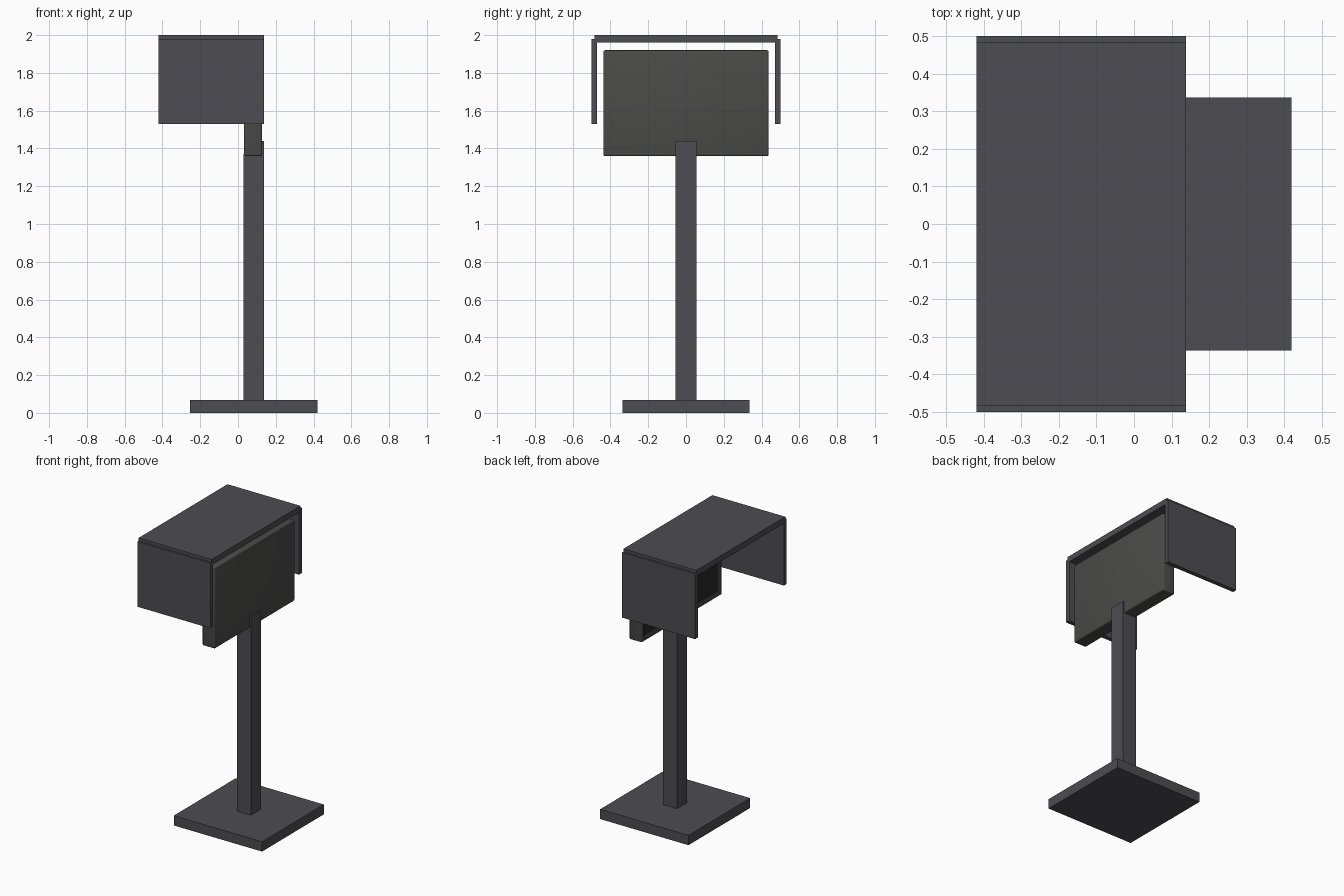
import bpy, bmesh
from mathutils import Vector

if "Cube" in bpy.data.objects:
    bpy.data.objects.remove(bpy.data.objects["Cube"])


def material(name, c):
    m = bpy.data.materials.new(name)
    m.diffuse_color = (*c, 1)
    m.use_nodes = True
    m.node_tree.nodes["Principled BSDF"].inputs["Base Color"].default_value = m.diffuse_color
    return m


METAL = material("dark_metal", (0.075, 0.075, 0.085))
PLASTIC = material("dark_plastic", (0.07, 0.07, 0.067))
GLASS = material("screen_black", (0.02, 0.02, 0.02))


def finish(name, bm, mat):
    bmesh.ops.recalc_face_normals(bm, faces=bm.faces)
    me = bpy.data.meshes.new(name)
    bm.to_mesh(me)
    bm.free()
    me.materials.append(mat)
    ob = bpy.data.objects.new(name, me)
    bpy.context.collection.objects.link(ob)
    return ob


def box_mesh(lo, hi):
    lo, hi = Vector(lo), Vector(hi)
    bm = bmesh.new()
    bmesh.ops.create_cube(bm, size=1)
    for v in bm.verts:
        v.co = (lo + hi) / 2 + v.co * (hi - lo)
    return bm


def box(name, lo, hi, mat=METAL):
    return finish(name, box_mesh(lo, hi), mat)


# Square floor plate
box("base_plate", (-0.255, -0.337, 0), (0.42, 0.337, 0.068))

# Post with a notched top: a thin tongue rises behind the display
profile = [(0.03, 0.068), (0.137, 0.068), (0.137, 1.44),
           (0.115, 1.44), (0.115, 1.37), (0.03, 1.37)]
bm = bmesh.new()
face = bm.faces.new([bm.verts.new((x, -0.055, z)) for x, z in profile])
ext = bmesh.ops.extrude_face_region(bm, geom=[face])
bmesh.ops.translate(bm, vec=(0, 0.11, 0),
                    verts=[g for g in ext["geom"] if isinstance(g, bmesh.types.BMVert)])
finish("post", bm, METAL)

# Display housing: softened box with a recessed screen facing -x
bm = box_mesh((0.032, -0.437, 1.36), (0.128, 0.437, 1.92))
bm.normal_update()
front = min(bm.faces, key=lambda f: f.calc_center_median().x)
outer = [e for e in bm.edges]
bmesh.ops.inset_region(bm, faces=[front], thickness=0.03)
ext = bmesh.ops.extrude_face_region(bm, geom=[front])
bmesh.ops.translate(bm, vec=(0.012, 0, 0),
                    verts=[g for g in ext["geom"] if isinstance(g, bmesh.types.BMVert)])
if front.is_valid:
    bmesh.ops.delete(bm, geom=[front], context='FACES')
bmesh.ops.bevel(bm, geom=[e for e in outer if e.is_valid], offset=0.008,
                segments=3, profile=0.5, affect='EDGES')
housing = finish("display_housing", bm, PLASTIC)
bpy.context.view_layer.objects.active = housing
housing.select_set(True)
bpy.ops.object.shade_smooth_by_angle()
housing.select_set(False)

# Screen pane sits on the floor of the recess
box("screen", (0.042, -0.405, 1.392), (0.05, 0.405, 1.888), GLASS)

# Hood: roof plate and two side panels
box("hood_roof", (-0.42, -0.485, 1.96), (0.138, 0.485, 2.0))
for side, s in (("left", -1), ("right", 1)):
    a, b = sorted((s * 0.47, s * 0.5))
    box("hood_side_" + side, (-0.42, a, 1.53), (0.138, b, 1.98))
